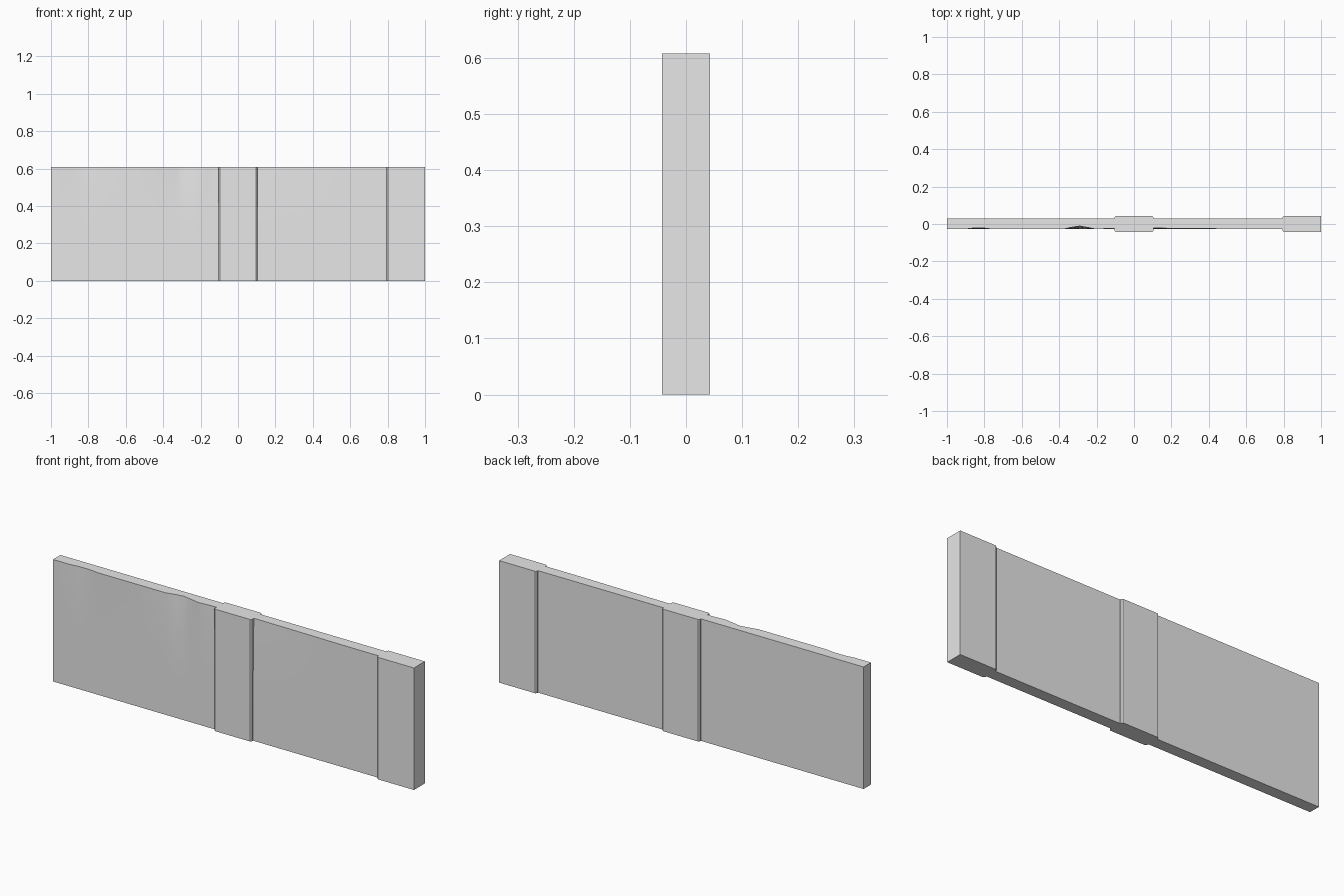
import bpy

if "Cube" in bpy.data.objects:
    bpy.data.objects.remove(bpy.data.objects["Cube"])

HEIGHT = 0.608
ROWS = [0, 0.17, 0.25, 0.343, 0.42, 0.5, 0.56, HEIGHT]
FRONT, BACK = -0.028, 0.03

stone = bpy.data.materials.new("grey_stone")
stone.diffuse_color = (0.8, 0.8, 0.8, 1)
stone.use_nodes = True
stone.node_tree.nodes["Principled BSDF"].inputs["Base Color"].default_value = stone.diffuse_color


def make_object(name, verts, faces):
    mesh = bpy.data.meshes.new(name)
    mesh.from_pydata(verts, [], faces)
    mesh.materials.append(stone)
    obj = bpy.data.objects.new(name, mesh)
    bpy.context.collection.objects.link(obj)
    bpy.ops.object.select_all(action='DESELECT')
    obj.select_set(True)
    bpy.context.view_layer.objects.active = obj
    bpy.ops.object.mode_set(mode='EDIT')
    bpy.ops.mesh.select_all(action='SELECT')
    bpy.ops.mesh.normals_make_consistent(inside=False)
    bpy.ops.object.mode_set(mode='OBJECT')
    bpy.ops.object.shade_smooth_by_angle(angle=0.52)
    return obj


def extrude_rows(name, outline, wear=None):
    """Stack a counter-clockwise xy outline through the course heights."""
    n = len(outline)
    verts, faces = [], []
    for z in ROWS:
        # wear fades out toward the lowest course
        fade = max(0, (z - 0.17) / (HEIGHT - 0.17)) ** 2
        for i, (x, y) in enumerate(outline):
            verts.append((x, y + (wear[i] * fade if wear else 0), z))
    for r in range(len(ROWS) - 1):
        for i in range(n):
            j = (i + 1) % n
            faces.append((r * n + i, r * n + j, (r + 1) * n + j, (r + 1) * n + i))
    faces.append(tuple(reversed(range(n))))
    faces.append(tuple(range(n * (len(ROWS) - 1), n * len(ROWS))))
    return make_object(name, verts, faces)


def panel(name, profile):
    """Wall panel with a worn front; profile holds (x, wear depth)."""
    outline = [(x, FRONT) for x, d in profile]
    outline += [(profile[-1][0], BACK), (profile[0][0], BACK)]
    extrude_rows(name, outline, [d for x, d in profile] + [0, 0])


def pillar(name, x0, x1, right_chamfer):
    """Pillar with chamfered vertical corners."""
    y, c = 0.043, 0.006
    outline = [(x0, -y + c), (x0 + c, -y)]
    if right_chamfer:
        outline += [(x1 - c, -y), (x1, -y + c), (x1, y - c), (x1 - c, y)]
    else:
        outline += [(x1, -y), (x1, y)]
    outline += [(x0 + c, y), (x0, y - c)]
    extrude_rows(name, outline)


# Worn wall panels
panel("left_wall_panel", [
    (-1, 0), (-0.91, 0), (-0.86, 0.006), (-0.80, 0.006), (-0.75, 0),
    (-0.55, 0), (-0.38, 0), (-0.33, 0.011), (-0.29, 0.017), (-0.25, 0.010),
    (-0.20, 0), (-0.17, 0.002), (-0.14, 0.005), (-0.103, 0.005)])
panel("right_wall_panel", [
    (0.103, 0.006), (0.20, 0.005), (0.30, 0.004), (0.42, 0.003),
    (0.52, 0.001), (0.65, 0), (0.795, 0)])

# Pillars
pillar("middle_pillar", -0.103, 0.103, True)
pillar("end_pillar", 0.795, 1.0, False)
